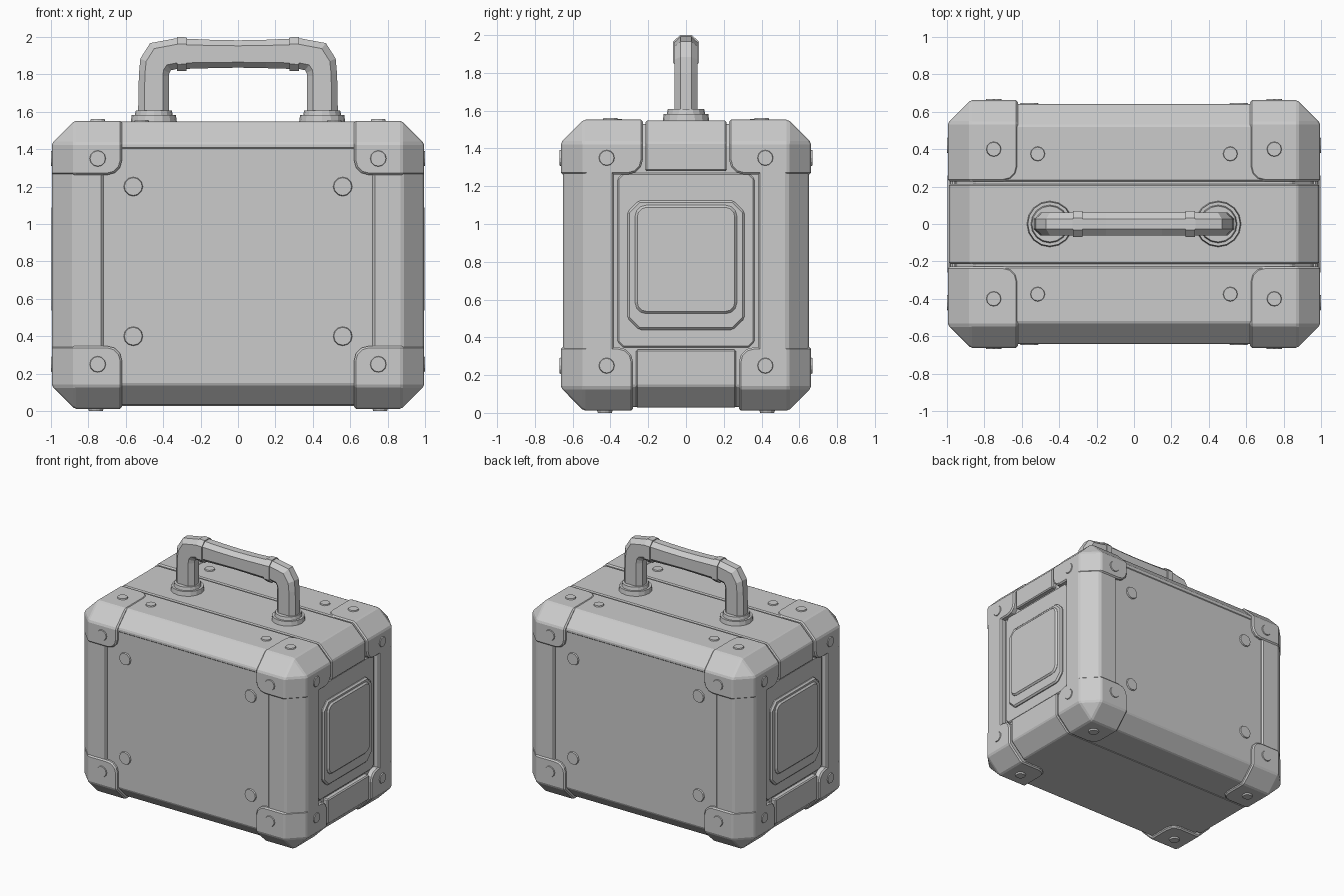
import bpy, bmesh, math
from itertools import combinations, product
from mathutils import Matrix, Vector

if "Cube" in bpy.data.objects:
    bpy.data.objects.remove(bpy.data.objects["Cube"])


def finish(bm, name, mirror="", soft=0.0):
    """Turn a bmesh into an object, with optional edge softening and mirroring about the world axes."""
    bmesh.ops.recalc_face_normals(bm, faces=bm.faces[:])
    me = bpy.data.meshes.new(name)
    bm.to_mesh(me)
    bm.free()
    ob = bpy.data.objects.new(name, me)
    bpy.context.collection.objects.link(ob)
    if soft:
        m = ob.modifiers.new("soft_edges", 'BEVEL')
        m.width, m.segments, m.limit_method = soft, 1, 'ANGLE'
        m.angle_limit = math.radians(35)
    if mirror:
        m = ob.modifiers.new("mirror", 'MIRROR')
        m.use_axis = [a in mirror for a in "xyz"]
        m.use_clip = m.use_mirror_merge = False
    return ob


def block(name, x, y, z, chamfers=(), mirror="", soft=0.008):
    """Box from ranges; chamfers = (width, segments, edge names such as '+x+z')."""
    lim = {a: {"-": r[0], "+": r[1]} for a, r in zip("xyz", (x, y, z))}
    bm = bmesh.new()
    bmesh.ops.create_cube(bm, size=1)
    for v in bm.verts:
        v.co = [r[1] if c > 0 else r[0] for c, r in zip(v.co, (x, y, z))]

    def on(v, spec):
        return all(abs(v.co["xyz".index(spec[i + 1])] - lim[spec[i + 1]][spec[i]]) < 1e-5
                   for i in (0, 2))
    for width, segs, specs in chamfers:
        edges = [e for e in bm.edges if any(all(on(v, s) for v in e.verts) for s in specs)]
        bmesh.ops.bevel(bm, geom=edges, offset=width, segments=segs, profile=0.5,
                        affect='EDGES', offset_type='OFFSET')
    return finish(bm, name, mirror, soft)


def edges_of(axes):
    """All edges whose two face directions are drawn from the given axes."""
    return [s + a + t + b for a, b in combinations(axes, 2) for s, t in product("+-", "+-")]


def disc(name, centre, axis, r, depth, sides=12, r_top=None, mirror="xy"):
    """Short cylinder growing from centre along axis."""
    bm = bmesh.new()
    d = Vector(axis)
    rot = d.to_track_quat('Z', 'Y').to_matrix().to_4x4()
    bmesh.ops.create_cone(bm, cap_ends=True, segments=sides, radius1=r, radius2=r_top or r * 0.88,
                          depth=depth, matrix=Matrix.Translation(Vector(centre) + d * depth / 2) @ rot)
    return finish(bm, name, mirror)


def loft(name, pairs, half, mirror=""):
    """Chamfered-rectangle tube through (outer, inner) point pairs in the xz plane."""
    section = [(0, -.45), (.2, -1), (.8, -1), (1, -.45), (1, .45), (.8, 1), (.2, 1), (0, .45)]
    bm = bmesh.new()
    rings = []
    for (ox, oz), (ix, iz) in pairs:
        rings.append([bm.verts.new((ox + (ix - ox) * u, half * v, oz + (iz - oz) * u))
                      for u, v in section])
    for a, b in zip(rings, rings[1:]):
        for i in range(8):
            j = (i + 1) % 8
            bm.faces.new((a[i], a[j], b[j], b[i]))
    bm.faces.new(rings[0])
    bm.faces.new(rings[-1])
    return finish(bm, name, mirror)


# Main case: chamfered core, raised lid halves and the bands running across the middle
block("case_body", (-.95, .95), (-.637, .637), (.032, 1.53), [(.11, 1, edges_of("xyz"))])
block("lid_half", (-.75, .75), (.228, .642), (1.40, 1.547), [(.115, 1, ["+y+z"])], "y")
block("top_band", (-.988, .988), (-.215, .215), (1.28, 1.547), [(.115, 1, ["+x+z", "-x+z"])])
block("bottom_band", (-.988, .988), (-.265, .265), (.028, .335), [(.115, 1, ["+x-z", "-x-z"])])

# Vertical edge guards
block("edge_guard", (.72, .995), (.38, .652), (.30, 1.30), [(.115, 1, ["+x+y"])], "xy", .012)

# Corner guards: wide outer chamfers, rounded cut-outs on the inner sides
for name, s, t, zr, y0 in (("upper_corner", "+", "-", (1.262, 1.552), .228),
                           ("lower_corner", "-", "+", (.012, .348), .28)):
    block(name, (.62, .995), (y0, .662), zr,
          [(.12, 1, ["+x+y", "+x" + s + "z", "+y" + s + "z"]),
           (.08, 3, ["-x-y", "-x" + t + "z", "-y" + t + "z"])], "xy", .01)

# Side panels: recessed wall, octagonal plate and raised inner plate
block("side_wall", (.90, .962), (-.362, .362), (.345, 1.27), [(.03, 1, edges_of("yz"))], "x")
block("side_plate", (.94, .982), (-.31, .31), (.44, 1.125), [(.06, 1, edges_of("yz"))], "x", .012)
block("side_inner_plate", (.96, .996), (-.27, .27), (.525, 1.10), [(.06, 3, edges_of("yz"))], "x", .012)

# Rivets
for z in (.40, 1.20):
    disc("panel_rivet", (.56, -.63, z), (0, -1, 0), .054, .017)
for z in (.25, 1.35):
    disc("corner_rivet_front", (.75, -.655, z), (0, -1, 0), .046, .014)
    disc("corner_rivet_side", (.99, .42, z), (1, 0, 0), .044, .011)
disc("corner_rivet_top", (.75, .40, 1.545), (0, 0, 1), .042, .016)
disc("corner_rivet_bottom", (.76, .43, .016), (0, 0, -1), .042, .016)
disc("lid_rivet", (.515, .375, 1.54), (0, 0, 1), .041, .016)

# Handle flanges
disc("handle_flange", (.45, 0, 1.54), (0, 0, 1), .124, .042, 16, .118, "x")
disc("handle_collar", (.45, 0, 1.575), (0, 0, 1), .103, .033, 16, .096, "x")

# Handle: right half of the outline, mirrored in the ring list
half = [((.535, 1.55), (.368, 1.55)), ((.53, 1.80), (.37, 1.79)), ((.522, 1.885), (.367, 1.808)),
        ((.47, 1.967), (.358, 1.822)), ((.33, 1.993), (.33, 1.828)), ((.15, 1.985), (.15, 1.833)),
        ((0, 1.982), (0, 1.836))]
left = [((-o[0], o[1]), (-i[0], i[1])) for o, i in half[-2::-1]]
loft("handle", half + left, .062)
loft("handle_ring", [((.325, 2.0), (.325, 1.817)), ((.275, 1.998), (.275, 1.819))], .07, "x")
